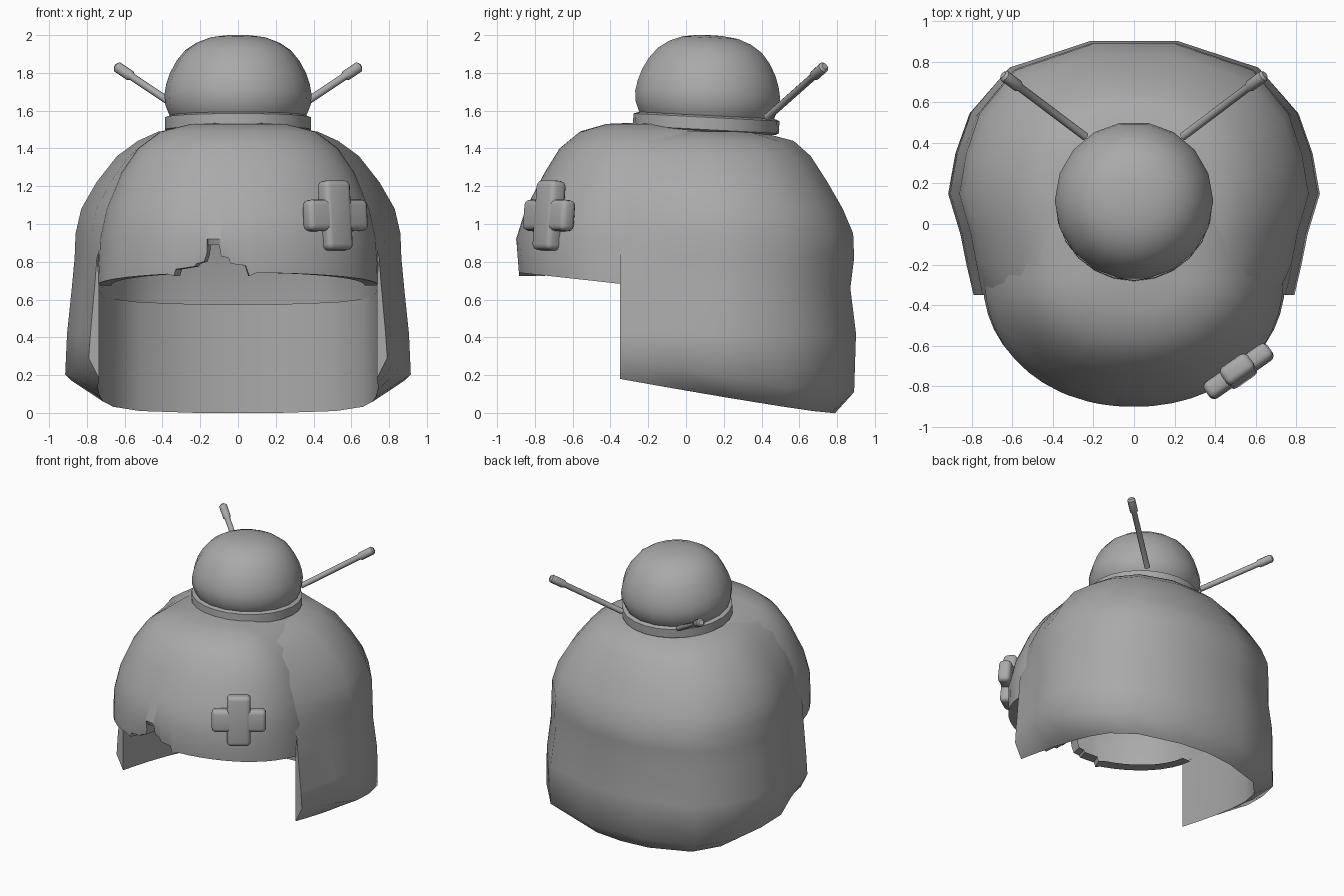
import bpy, bmesh, math
from mathutils import Vector, Matrix

if "Cube" in bpy.data.objects:
    bpy.data.objects.remove(bpy.data.objects["Cube"])

grey = bpy.data.materials.new("hair_grey")
grey.diffuse_color = (0.4, 0.4, 0.4, 1)
grey.use_nodes = True
grey.node_tree.nodes["Principled BSDF"].inputs["Base Color"].default_value = grey.diffuse_color


def finish(name, bm, angle=40, recalc=True):
    if recalc:
        bmesh.ops.recalc_face_normals(bm, faces=bm.faces)
    me = bpy.data.meshes.new(name)
    bm.to_mesh(me)
    bm.free()
    ob = bpy.data.objects.new(name, me)
    bpy.context.collection.objects.link(ob)
    me.materials.append(grey)
    bpy.ops.object.select_all(action='DESELECT')
    ob.select_set(True)
    bpy.context.view_layer.objects.active = ob
    bpy.ops.object.shade_smooth_by_angle(angle=math.radians(angle))
    return ob


def bridge(bm, a, b, closed=True):
    n = len(a)
    for i in range(n if closed else n - 1):
        j = (i + 1) % n
        bm.faces.new((a[i], a[j], b[j], b[i]))


def lathe(name, profile, matrix, seg, angle=40):
    """Closed solid of revolution from (radius, height) pairs."""
    bm = bmesh.new()
    rings = [[bm.verts.new(matrix @ Vector((r * math.cos(t), r * math.sin(t), z)))
              for t in (2 * math.pi * i / seg for i in range(seg))] for r, z in profile]
    for a, b in zip(rings, rings[1:]):
        bridge(bm, a, b)
    bm.faces.new(rings[0])
    bm.faces.new(rings[-1])
    return finish(name, bm, angle)


# Fringe cap: hollow dome; rows are z, half width, front y, back y
CAP = [(None, .745, -.885, .82), (.92, .735, -.9, .78), (1.08, .70, -.85, .70),
       (1.27, .62, -.75, .55), (1.40, .53, -.67, .42), (1.49, .41, -.56, .30),
       (1.53, .25, -.42, .15)]
CY = -.27
# Stepped notch in the fringe: x, lower edge z
STEPS = [(-.34, .725), (-.33, .76), (-.23, .775), (-.22, .79), (-.18, .80), (-.165, .84),
         (-.16, .89), (-.10, .89), (-.09, .83), (-.05, .82), (-.04, .79), (.04, .78), (.06, .725)]
notch = {round(x / .745, 5): z for x, z in STEPS}
plain = [-math.cos(math.pi * i / 24) for i in range(25)]
front_u = sorted([u for u in plain if not -.48 < u < .1] + list(notch))
# Columns: (sideways factor, depth factor, is front)
cols = [(u, (1 - min(1, abs(u)) ** 2.1) ** (1 / 2.1), True) for u in front_u]
for i in range(1, 20):
    t = math.pi * i / 20
    c = math.cos(t)
    cols.append((math.copysign(abs(c) ** (2 / 3.4), c), math.sin(t) ** (2 / 3.4), False))

bm = bmesh.new()
rings = []
for z, w, front, back in CAP:
    ring = []
    for u, d, is_front in cols:
        y = CY + ((front - CY) if is_front else (back - CY)) * d
        base = notch.get(round(u, 5), .645 - .11 * y) if is_front else .645 - .11 * y
        ring.append(bm.verts.new((u * w, y, base if z is None else z)))
    rings.append(ring)
for a, b in zip(rings, rings[1:]):
    bridge(bm, a, b)
top = bm.verts.new((0, -.25, 1.537))
for i in range(len(cols)):
    bm.faces.new((rings[-1][i], rings[-1][(i + 1) % len(cols)], top))
# Thick lower lip of the fringe, turned inwards
edge = rings[0][:len(front_u)]
lip = [bm.verts.new((v.co.x * .9, CY + (v.co.y - CY) * .86, v.co.z)) for v in edge]
bridge(bm, lip, edge, closed=False)
finish("fringe_cap", bm, 40, recalc=False)

# Back hair: plan outlines (right half, front edge to back centre)
OUTER = [(.79, -.35), (.825, -.2), (.855, -.05), (.915, .15), (.88, .35), (.81, .55),
         (.62, .77), (.22, .9), (0, .9)]
INNER = [(.735, -.35), (.74, -.2), (.74, 0), (.73, .2), (.71, .36), (.66, .52),
         (.52, .67), (.22, .77), (0, .79)]
# Rows are z, half width, back y
HAIR = [(1.49, .42, .38), (1.44, .53, .57), (1.36, .64, .66), (1.22, .75, .75),
        (1.08, .83, .83), (.95, .86, .885), (.82, .865, .89), (.66, .88, .87),
        (.42, .905, .9), (None, .915, .89)]


def whole(half):
    return half + [(-x, y) for x, y in half[-2::-1]]


def hem(y):
    return .18 * max(0, 1 - (y + .35) / 1.1) ** 1.1


bm = bmesh.new()
rows = []
for z, w, back in HAIR:
    row = []
    for x, y in whole(OUTER):
        py = y * (back / .9 if y > 0 else .7 if z == 1.49 else 1)
        # the front edge sinks into the cap higher up
        tuck = .95 if y < -.3 and z and z > .9 else 1
        row.append(bm.verts.new((x * w / .915 * tuck, py, hem(y) + .11 if z is None else z)))
    rows.append(row)
for up in (False, True):
    rows.append([bm.verts.new((x, y, .66 - .11 * y if up else hem(y))) for x, y in whole(INNER)])
for a, b in zip(rows, rows[1:]):
    bridge(bm, a, b, closed=False)
crown = bm.verts.new((0, .05, 1.5))
for a, b in zip(rows[0], rows[0][1:]):
    bm.faces.new((a, b, crown))
for end in (0, -1):                       # front edges of the side locks
    bm.faces.new([r[end] for r in rows[6:]])
hair = finish("back_hair", bm, 68)

# Bun and its band, tipped slightly backwards
tilt = Matrix.Translation((0, .105, 1.5)) @ Matrix.Rotation(math.radians(-3), 4, 'X')
lathe("bun_band", [(.37, -.01), (.387, .0), (.387, .065), (.36, .075)], tilt, 24)
lathe("bun", [(.33, .03), (.365, .08), (.385, .13), (.39, .185), (.38, .24), (.36, .30),
              (.325, .365), (.28, .42), (.22, .46), (.15, .487), (.07, .498), (.02, .5)],
      tilt, 18, 60)

# Hair sticks with thicker tips
for side, name in ((1, "right_stick"), (-1, "left_stick")):
    start, tip = Vector((side * .24, .43, 1.565)), Vector((side * .645, .735, 1.835))
    d = tip - start
    n = d.length
    m = Matrix.Translation(start) @ d.to_track_quat('Z', 'Y').to_matrix().to_4x4()
    lathe(name, [(.02, 0), (.02, n - .12), (.029, n - .105), (.029, n - .012), (.018, n)], m, 10)

# Cross-shaped hair clip: two rounded bars
place = (Matrix.Translation((.515, -.725, 1.045)) @ Matrix.Rotation(math.radians(35), 4, 'Z')
         @ Matrix.Rotation(math.radians(-5), 4, 'X'))
for name, size in (("clip_bar_across", (.38, .09, .165)), ("clip_bar_upright", (.165, .1, .37))):
    bm = bmesh.new()
    bmesh.ops.create_cube(bm, size=1, matrix=Matrix.Diagonal((*size, 1)))
    bmesh.ops.bevel(bm, geom=bm.edges[:], offset=.03, segments=3, profile=.5, affect='EDGES')
    bm.transform(place)
    finish(name, bm, 60)
